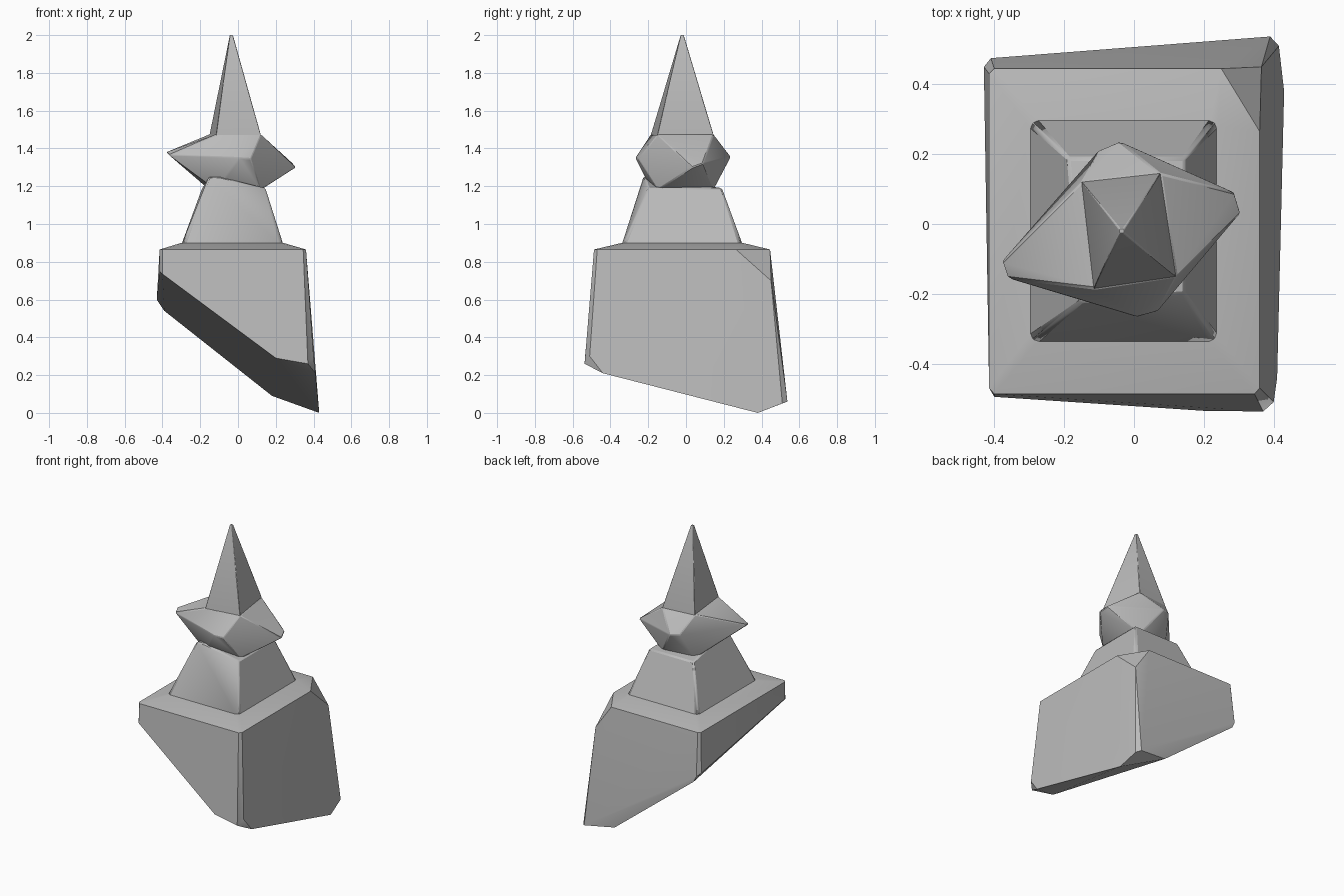
import bpy, bmesh

if "Cube" in bpy.data.objects:
    bpy.data.objects.remove(bpy.data.objects["Cube"])

stone = bpy.data.materials.new("grey stone")
stone.diffuse_color = (0.5, 0.5, 0.5, 1)
stone.use_nodes = True
stone.node_tree.nodes["Principled BSDF"].inputs["Base Color"].default_value = stone.diffuse_color


def hull(name, pts, bevel=0.006):
    """Faceted rock: convex hull of a few corner points with softened edges."""
    bm = bmesh.new()
    for p in pts:
        bm.verts.new(p)
    res = bmesh.ops.convex_hull(bm, input=bm.verts)
    junk = [g for g in set(res["geom_interior"] + res["geom_unused"])
            if isinstance(g, bmesh.types.BMVert)]
    if junk:
        bmesh.ops.delete(bm, geom=junk, context='VERTS')
    bmesh.ops.dissolve_limit(bm, angle_limit=0.05, verts=bm.verts, edges=bm.edges)
    bmesh.ops.recalc_face_normals(bm, faces=bm.faces)
    me = bpy.data.meshes.new(name)
    bm.to_mesh(me)
    bm.free()
    ob = bpy.data.objects.new(name, me)
    bpy.context.collection.objects.link(ob)
    me.materials.append(stone)
    bpy.context.view_layer.objects.active = ob
    ob.select_set(True)
    bpy.ops.object.shade_smooth_by_angle(angle=0.55)
    ob.select_set(False)
    if bevel:
        m = ob.modifiers.new("soft edges", 'BEVEL')
        m.width = bevel
        m.segments = 1
        m.limit_method = 'ANGLE'
        m.angle_limit = 0.5
    return ob


def rect(x0, x1, y0, y1, z, c=0.0):
    """Rectangle ring with cut corners."""
    return [(x0 + c, y0, z), (x1 - c, y0, z), (x1, y0 + c, z), (x1, y1 - c, z),
            (x1 - c, y1, z), (x0 + c, y1, z), (x0, y1 - c, z), (x0, y0 + c, z)]


# base block: sloped top, flaring sides, slanted broken underside
top = rect(-0.30, 0.24, -0.34, 0.30, 0.90, 0.02)
rim = [(-0.40, -0.487, 0.865), (-0.415, -0.47, 0.865), (0.345, -0.487, 0.865),
       (0.36, -0.47, 0.865), (0.36, 0.265, 0.865), (0.25, 0.445, 0.865),
       (-0.40, 0.445, 0.865), (-0.415, 0.43, 0.865), (0.365, 0.45, 0.70)]
under = [(-0.415, -0.47, 0.75), (-0.40, -0.495, 0.735), (0.0, -0.515, 0.50),
         (0.20, -0.535, 0.29), (0.37, -0.537, 0.26), (0.40, -0.51, 0.30),
         (0.41, -0.44, 0.21), (0.43, 0.38, 0.0), (0.415, 0.51, 0.05),
         (0.39, 0.537, 0.06), (0.18, 0.51, 0.09), (-0.39, 0.475, 0.54),
         (-0.41, 0.475, 0.58), (-0.43, 0.45, 0.60)]
hull("base_block", top + rim + under, 0)

# tapered pedestal with one raised corner
hull("pedestal", rect(-0.30, 0.24, -0.34, 0.30, 0.89, 0.015) + [
    (-0.155, -0.225, 1.25), (-0.10, -0.22, 1.25), (0.145, -0.2, 1.19),
    (0.145, 0.19, 1.19), (-0.19, 0.19, 1.19)], 0.008)

# crystal collar: four blunt points between the spire corners
neck = [(-0.15, 0.12), (0.075, 0.145), (0.12, -0.15), (-0.115, -0.185)]
points = [(-0.38, -0.11, 1.38), (-0.365, -0.155, 1.365),
          (0.01, -0.268, 1.35), (0.065, -0.252, 1.345),
          (0.307, 0.035, 1.30), (0.29, 0.09, 1.32),
          (-0.04, 0.237, 1.355), (-0.10, 0.212, 1.36)]
hull("crystal_collar", [(x, y, 1.475) for x, y in neck] + points +
     [(x, y, 1.18) for x, y in neck])

# spire rising from the collar
hull("spire", [(x, y, z) for x, y in neck for z in (1.40, 1.475)] +
     rect(-0.043, -0.027, -0.028, -0.012, 2.0, 0.003))
